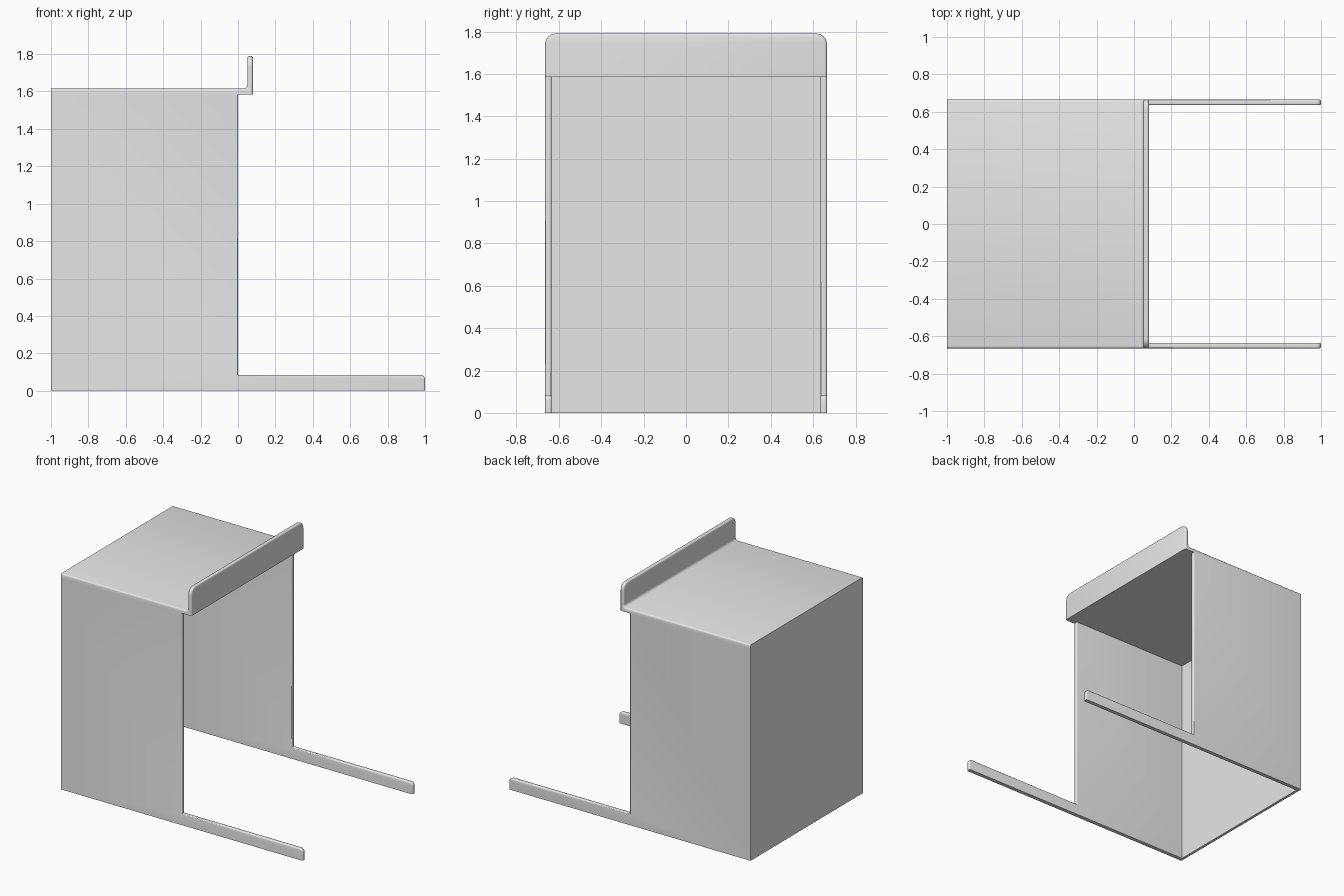
import bpy
import bmesh
import math
from mathutils import Vector

cube = bpy.data.objects.get("Cube")
if cube:
    bpy.data.objects.remove(cube, do_unlink=True)

HALF_W, WALL = 0.665, 0.03
UNDER, DECK, LIP_TOP = 1.585, 1.615, 1.79
LIP_IN, LIP_OUT = 0.05, 0.08
RAIL_H = 0.085

grey = bpy.data.materials.new("light grey")
grey.use_nodes = True
grey.diffuse_color = (0.8, 0.8, 0.8, 1)
grey.node_tree.nodes["Principled BSDF"].inputs["Base Color"].default_value = grey.diffuse_color


def arc(cx, cz, r, start, end, steps=6):
    angles = [math.radians(start + (end - start) * i / steps) for i in range(steps + 1)]
    return [(cx + r * math.cos(a), cz + r * math.sin(a)) for a in angles]


def extrude_profile(profile, y0, y1):
    """Extrude an x-z outline along y."""
    bm = bmesh.new()
    face = bm.faces.new([bm.verts.new((x, y0, z)) for x, z in profile])
    extruded = bmesh.ops.extrude_face_region(bm, geom=[face])["geom"]
    verts = [v for v in extruded if isinstance(v, bmesh.types.BMVert)]
    bmesh.ops.translate(bm, verts=verts, vec=(0, y1 - y0, 0))
    bmesh.ops.recalc_face_normals(bm, faces=bm.faces)
    return bm


def round_edges(bm, rule, radius, segments):
    """Bevel the sharp edges whose midpoint and direction pass the rule."""
    edges = []
    for e in bm.edges:
        a, b = e.verts[0].co, e.verts[1].co
        if e.calc_face_angle(0) > 0.6 and rule((a + b) / 2, (b - a).normalized()):
            edges.append(e)
    bmesh.ops.bevel(bm, geom=edges, offset=radius, offset_type='OFFSET',
                    segments=segments, profile=0.5, affect='EDGES', clamp_overlap=True)


def finish(bm, name):
    mesh = bpy.data.meshes.new(name)
    bm.to_mesh(mesh)
    bm.free()
    mesh.materials.append(grey)
    obj = bpy.data.objects.new(name, mesh)
    bpy.context.collection.objects.link(obj)
    bpy.ops.object.select_all(action='DESELECT')
    obj.select_set(True)
    bpy.context.view_layer.objects.active = obj
    bpy.ops.object.shade_smooth_by_angle(angle=math.radians(35))


# Side walls, each with a long foot rail
tip = 0.025
side_profile = [(-1, 0), (1, 0)] + arc(1 - tip, RAIL_H - tip, tip, 0, 90)
side_profile += [(0, RAIL_H), (0, UNDER), (-1, UNDER)]
for name, y0, y1 in (("right_side", -HALF_W, WALL - HALF_W),
                     ("left_side", HALF_W - WALL, HALF_W)):
    bm = extrude_profile(side_profile, y0, y1)
    round_edges(bm, lambda m, d: m.x > -0.01 and m.z > 0.001 and abs(d.y) < 0.5, 0.008, 3)
    finish(bm, name)

# Top plate with an upturned lip
fillet = 0.02
top_profile = [(-1, UNDER), (LIP_OUT, UNDER), (LIP_OUT, LIP_TOP), (LIP_IN, LIP_TOP)]
top_profile += arc(LIP_IN - fillet, DECK + fillet, fillet, 0, -90)
top_profile += [(-1, DECK)]
bm = extrude_profile(top_profile, -HALF_W, HALF_W)
round_edges(bm, lambda m, d: m.z > LIP_TOP - 0.001 and abs(d.x) > 0.9, 0.05, 8)
round_edges(bm, lambda m, d: m.z > UNDER + 0.005 and m.x > -0.99, 0.011, 3)
finish(bm, "top_plate")

# Closed back panel; the bottom stays open
bm = extrude_profile([(-1, 0), (-0.98, 0), (-0.98, UNDER), (-1, UNDER)],
                     WALL - HALF_W, HALF_W - WALL)
finish(bm, "back_panel")
